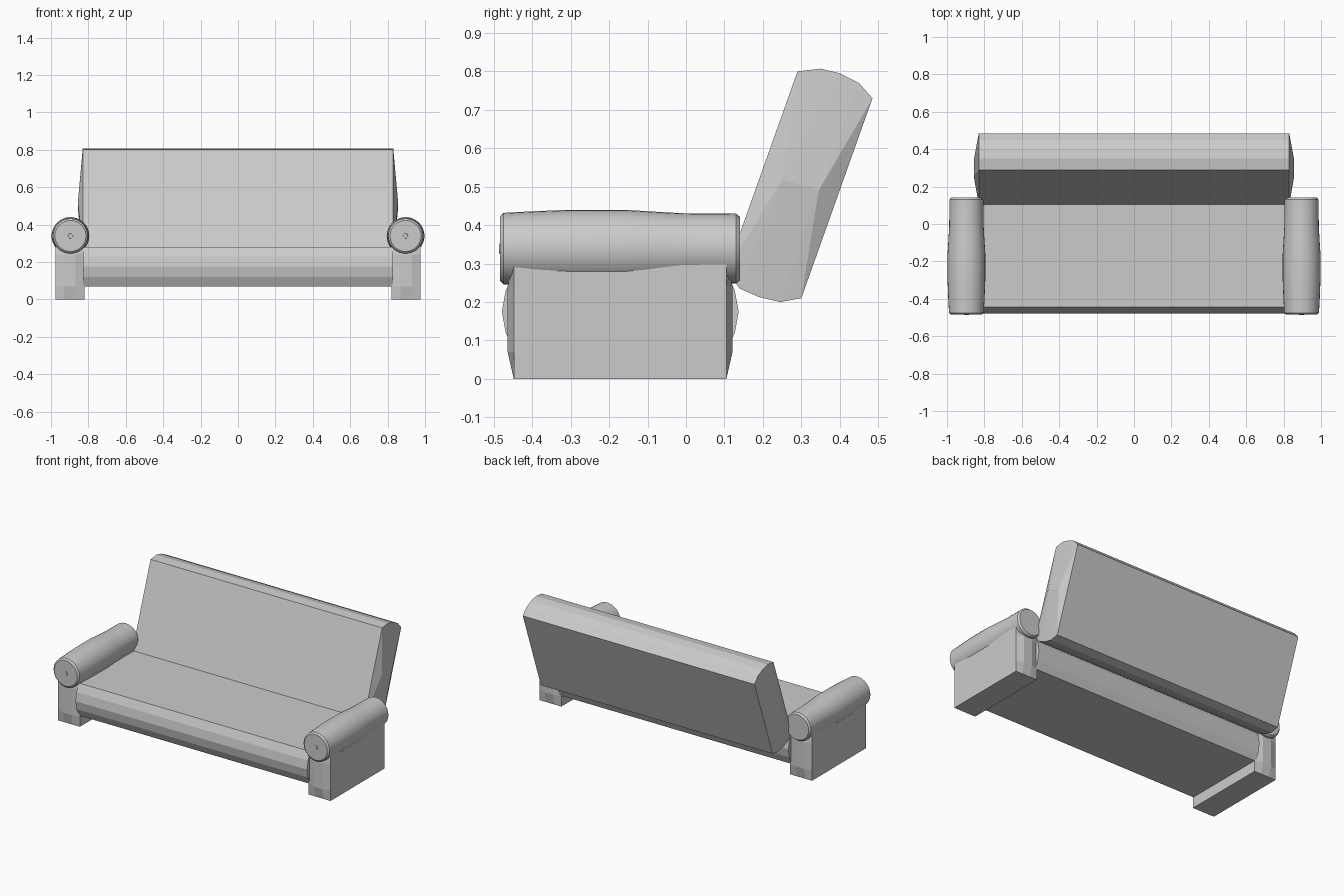
import bpy, bmesh, math

if "Cube" in bpy.data.objects:
    bpy.data.objects.remove(bpy.data.objects["Cube"])


def loft(name, rings, cap=True, mirror=False, smooth=False):
    """Skin a list of matching closed rings into one mesh object."""
    bm = bmesh.new()
    vs = [[bm.verts.new(p) for p in ring] for ring in rings]
    n = len(rings[0])
    for a, b in zip(vs, vs[1:]):
        for i in range(n):
            j = (i + 1) % n
            bm.faces.new((a[i], a[j], b[j], b[i]))
    if cap:
        bm.faces.new(vs[0][::-1])
        bm.faces.new(vs[-1])
    bmesh.ops.remove_doubles(bm, verts=bm.verts, dist=1e-4)
    bmesh.ops.recalc_face_normals(bm, faces=bm.faces)
    me = bpy.data.meshes.new(name)
    bm.to_mesh(me)
    bm.free()
    ob = bpy.data.objects.new(name, me)
    bpy.context.collection.objects.link(ob)
    if mirror:
        ob.modifiers.new("Mirror", 'MIRROR')
    if smooth:
        bpy.ops.object.select_all(action='DESELECT')
        ob.select_set(True)
        bpy.context.view_layer.objects.active = ob
        bpy.ops.object.shade_smooth_by_angle(angle=math.radians(25))
    return ob


# Seat cushion: flat top and bottom, rounded front and back
seat = [(-0.445, 0.07), (-0.469, 0.12), (-0.479, 0.175), (-0.469, 0.23), (-0.445, 0.28),
        (0.105, 0.28), (0.127, 0.23), (0.137, 0.175), (0.127, 0.12), (0.105, 0.07)]
loft("seat", [[(x, y, z) for y, z in seat] for x in (-0.83, 0.83)])

# Backrest: leaning cushion with rounded top and bottom, puffed ends
back = [(0.29, 0.80), (0.35, 0.807), (0.40, 0.795), (0.45, 0.77), (0.485, 0.73),
        (0.30, 0.21), (0.245, 0.20), (0.19, 0.213), (0.14, 0.235), (0.105, 0.28)]
ridge = [(0.25, 0.52), (0.345, 0.49)]
crown = [ridge[k] for k in (0, 0, 0, 1, 1, 1, 1, 0, 0, 0)]
loft("backrest", [[(x, y, z) for y, z in prof] for x, prof in
                  ((-0.856, crown), (-0.83, back), (0.83, back), (0.856, crown))], cap=False)

# Arm bases: boxes whose front and back faces swell slightly
def base_ring(z, swell):
    f, b = -0.448, 0.105
    return [(0.82, f, z), (0.87, f - swell, z), (0.93, f - swell, z), (0.977, f, z),
            (0.977, b, z), (0.93, b + swell, z), (0.87, b + swell, z), (0.82, b, z)]


loft("arm_base", [base_ring(z, s) for z, s in
                  ((0, 0), (0.07, 0.016), (0.24, 0.016), (0.31, 0))], mirror=True)

# Armrests: bolsters with bevelled ends and a small centre button
bolster = [(-0.487, 0.006), (-0.487, 0.012), (-0.484, 0.013), (-0.484, 0.083),
           (-0.475, 0.093), (-0.40, 0.097), (-0.30, 0.101), (-0.16, 0.101),
           (-0.08, 0.096), (-0.01, 0.092), (0.13, 0.091), (0.141, 0.082)]
N = 32
loft("armrest", [[(0.896 + r * math.cos(t * math.tau / N), y, 0.339 + r * math.sin(t * math.tau / N))
                  for t in range(N)] for y, r in bolster], mirror=True, smooth=True)
